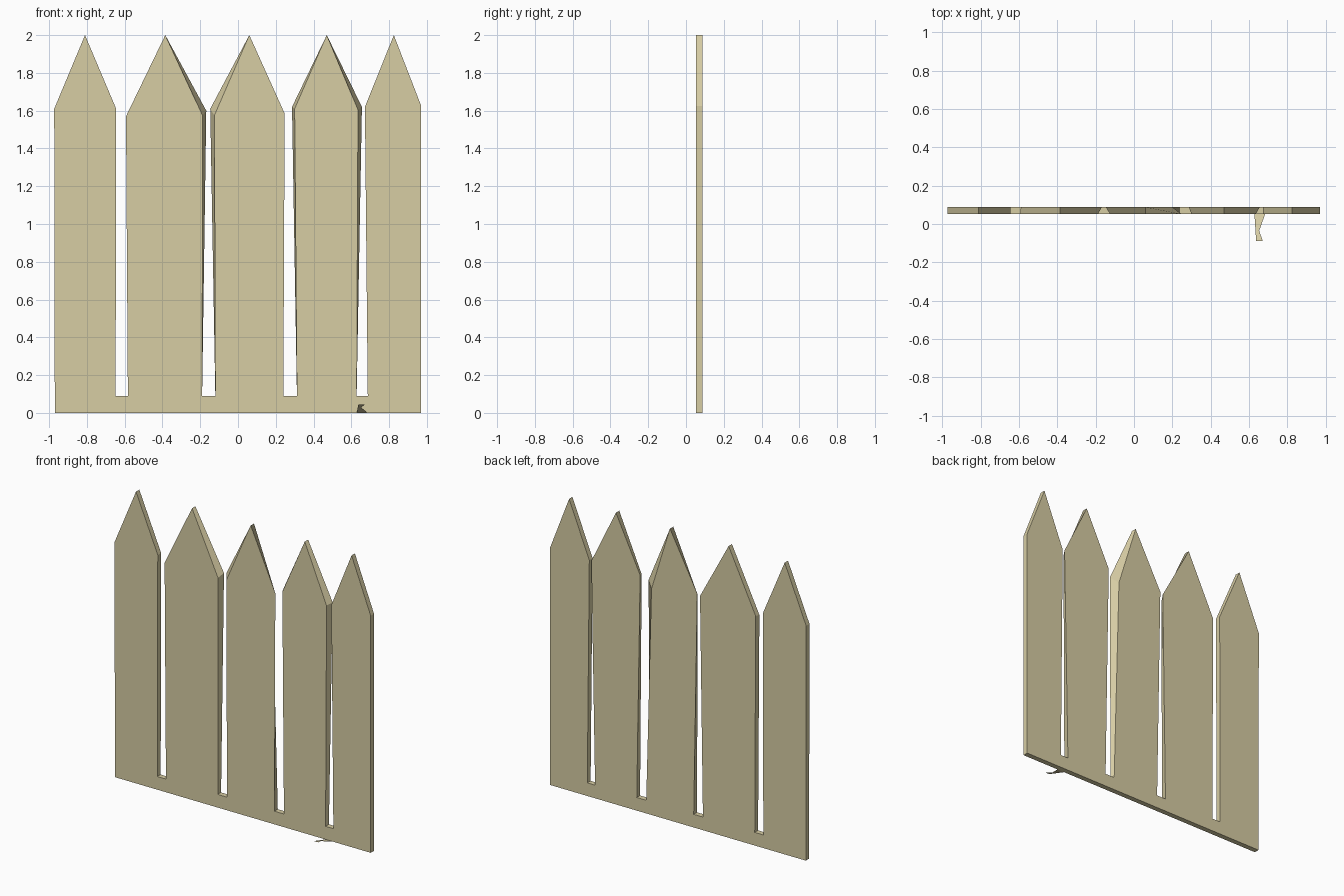
import bpy, bmesh

if "Cube" in bpy.data.objects:
    bpy.data.objects.remove(bpy.data.objects["Cube"])

FRONT, BACK, SLOT_Z = 0.052, 0.088, 0.09

wood = bpy.data.materials.new("pale_wood")
wood.diffuse_color = (0.68, 0.61, 0.37, 1)
wood.use_nodes = True
wood.node_tree.nodes["Principled BSDF"].inputs["Base Color"].default_value = wood.diffuse_color


def add_object(name, bm):
    mesh = bpy.data.meshes.new(name)
    bm.to_mesh(mesh)
    bm.free()
    mesh.materials.append(wood)
    obj = bpy.data.objects.new(name, mesh)
    bpy.context.collection.objects.link(obj)
    return obj


# Pickets: foot left x, foot right x, apex x,
# then left and right shoulder (x, z) on the front and on the back
pickets = [
    (-0.97, -0.648, -0.81, (-0.973, 1.61), (-0.645, 1.61), (-0.973, 1.61), (-0.645, 1.61)),
    (-0.583, -0.19, -0.385, (-0.593, 1.57), (-0.188, 1.575), (-0.59, 1.575), (-0.168, 1.60)),
    (-0.12, 0.24, 0.06, (-0.125, 1.575), (0.247, 1.585), (-0.147, 1.61), (0.20, 1.55)),
    (0.312, 0.628, 0.47, (0.30, 1.61), (0.635, 1.605), (0.286, 1.62), (0.656, 1.62)),
    (0.687, 0.97, 0.825, (0.672, 1.62), (0.97, 1.625), (0.672, 1.62), (0.97, 1.625)),
]


def outline(side):
    """Closed fence outline: base corners, then every picket from left to right."""
    pts = [(0.97, 0), (-0.97, 0)]
    for left, right, apex, *shoulders in pickets:
        a, b = shoulders[side * 2:side * 2 + 2]
        pts += [(left, SLOT_Z), a, (apex, 2.0), b, (right, SLOT_Z)]
    return pts


# Fence panel: front and back outlines joined by edge walls
bm = bmesh.new()
front = [bm.verts.new((x, FRONT, z)) for x, z in outline(0)]
back = [bm.verts.new((x, BACK, z)) for x, z in outline(1)]
bm.faces.new(front)
bm.faces.new(back[::-1])
for i in range(len(front)):
    j = (i + 1) % len(front)
    bm.faces.new((front[j], front[i], back[i], back[j]))
bmesh.ops.recalc_face_normals(bm, faces=bm.faces)
add_object("picket_fence_panel", bm)

# Thin splinter rising forward from the foot of the fence
bm = bmesh.new()
shape = [(0.628, 0.055), (0.637, -0.088), (0.671, -0.088), (0.653, -0.035), (0.685, 0.055)]
bm.faces.new([bm.verts.new((x, y, 0.045 * (0.055 - y) / 0.143)) for x, y in shape])
add_object("splinter", bm)
